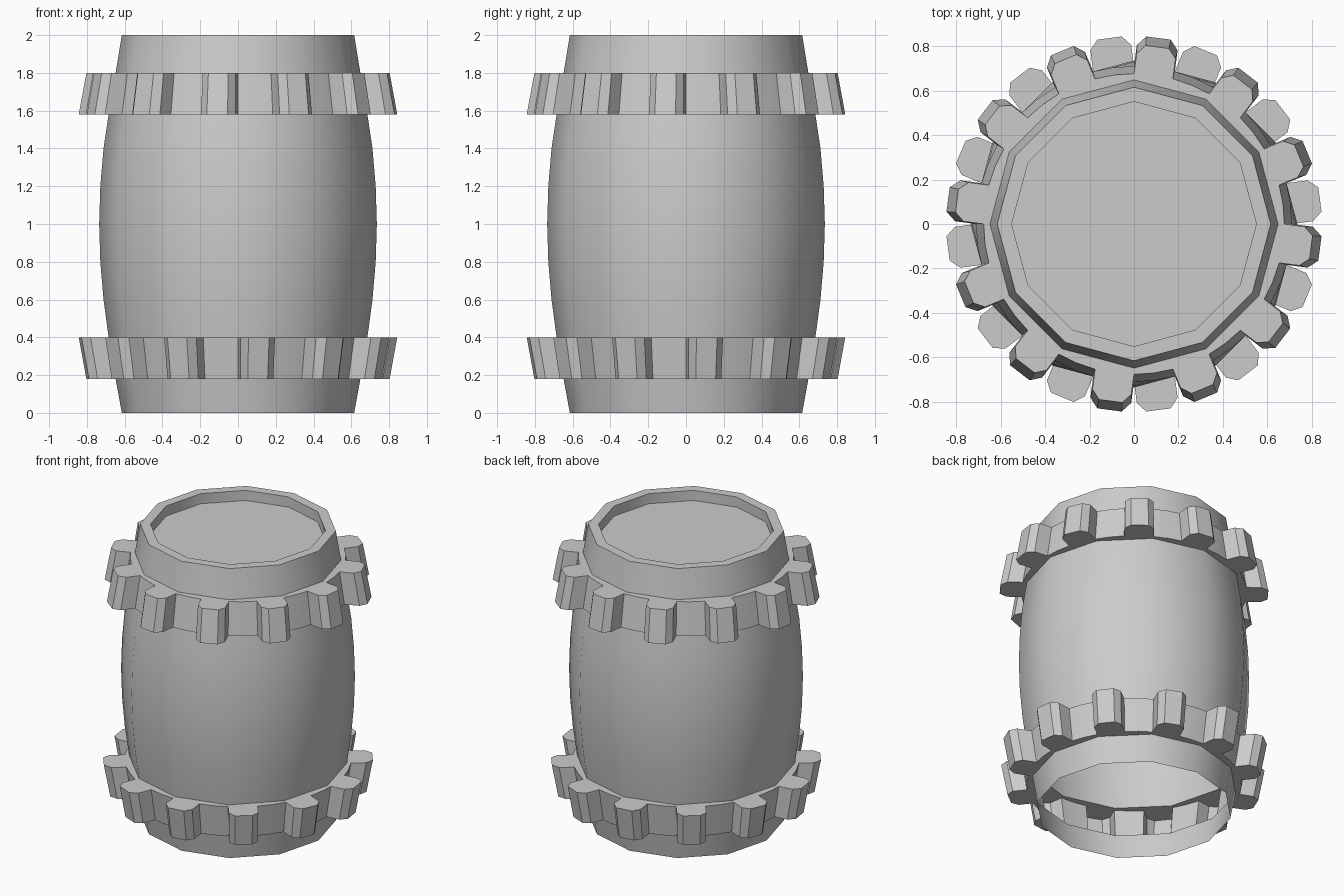
import bpy, bmesh
from math import sin, cos, radians

if "Cube" in bpy.data.objects:
    bpy.data.objects.remove(bpy.data.objects["Cube"])

SIDES = 12


def pt(r, deg, z):
    a = radians(deg)
    return (r * cos(a), r * sin(a), z)


def finish(bm, name, angle):
    me = bpy.data.meshes.new(name)
    bm.to_mesh(me)
    bm.free()
    ob = bpy.data.objects.new(name, me)
    bpy.context.collection.objects.link(ob)
    bpy.ops.object.select_all(action='DESELECT')
    ob.select_set(True)
    bpy.context.view_layer.objects.active = ob
    bpy.ops.object.shade_smooth_by_angle(angle=radians(angle))
    return ob


def bridge(bm, low, up):
    n = len(low)
    for i in range(n):
        j = (i + 1) % n
        bm.faces.new((low[i], low[j], up[j], up[i]))


def loft(bm, profile, cap=False):
    rings = [[bm.verts.new(pt(r, 360 * i / SIDES, z)) for i in range(SIDES)]
             for r, z in profile]
    for a, b in zip(rings, rings[1:]):
        bridge(bm, a, b)
    if cap:
        bm.faces.new(rings[-1])


# Barrel shell: open at the bottom, and open behind each toothed band
bm = bmesh.new()
loft(bm, [(.615, 0), (.648, .18)])
loft(bm, [(.685, .4), (.712, .6), (.729, .8), (.735, 1),
          (.729, 1.2), (.712, 1.4), (.685, 1.6 - .02)])
loft(bm, [(.648, 1.8), (.615, 2), (.55, 2), (.55, 1.93)], cap=True)
finish(bm, "barrel", 35)


def toothed_band(name, offset, levels):
    """levels: bottom and top as (z, barrel radius, tooth scale)"""
    bm = bmesh.new()
    outlines = []
    for z, rb, s in levels:
        # 48 points on the barrel polygon and 48 on the tooth root circle
        angs = [offset + 7.5 * i for i in range(48)]
        inner = [bm.verts.new(pt(rb * cos(radians(15)) / cos(radians(a % 30 - 15)), a, z))
                 for a in angs]
        root = [bm.verts.new(pt(.71 * s, a, z)) for a in angs]
        top = z == levels[1][0]

        def plate(vs):
            bm.faces.new(vs if top else vs[::-1])

        for i in range(48):
            j = (i + 1) % 48
            plate([inner[i], root[i], root[j], inner[j]])
        # Teeth: each is centred on every fourth root point
        outline = []
        for k in range(0, 48, 4):
            c = angs[k]
            tooth = [bm.verts.new(pt(r * s, c + d, z)) for r, d in
                     ((.805, -6.6), (.845, -3.75), (.845, 3.75), (.805, 6.6))]
            plate([root[k - 1]] + tooth + [root[k + 1], root[k]])
            outline += [root[k - 1]] + tooth + [root[k + 1], root[k + 2]]
        outlines.append(outline)
    bridge(bm, *outlines)
    return finish(bm, name, 20)


toothed_band("lower_toothed_band", 7.5, [(.18, .648, .952), (.4, .685, 1)])
toothed_band("upper_toothed_band", 22.5, [(1.58, .685, 1), (1.8, .648, .952)])
